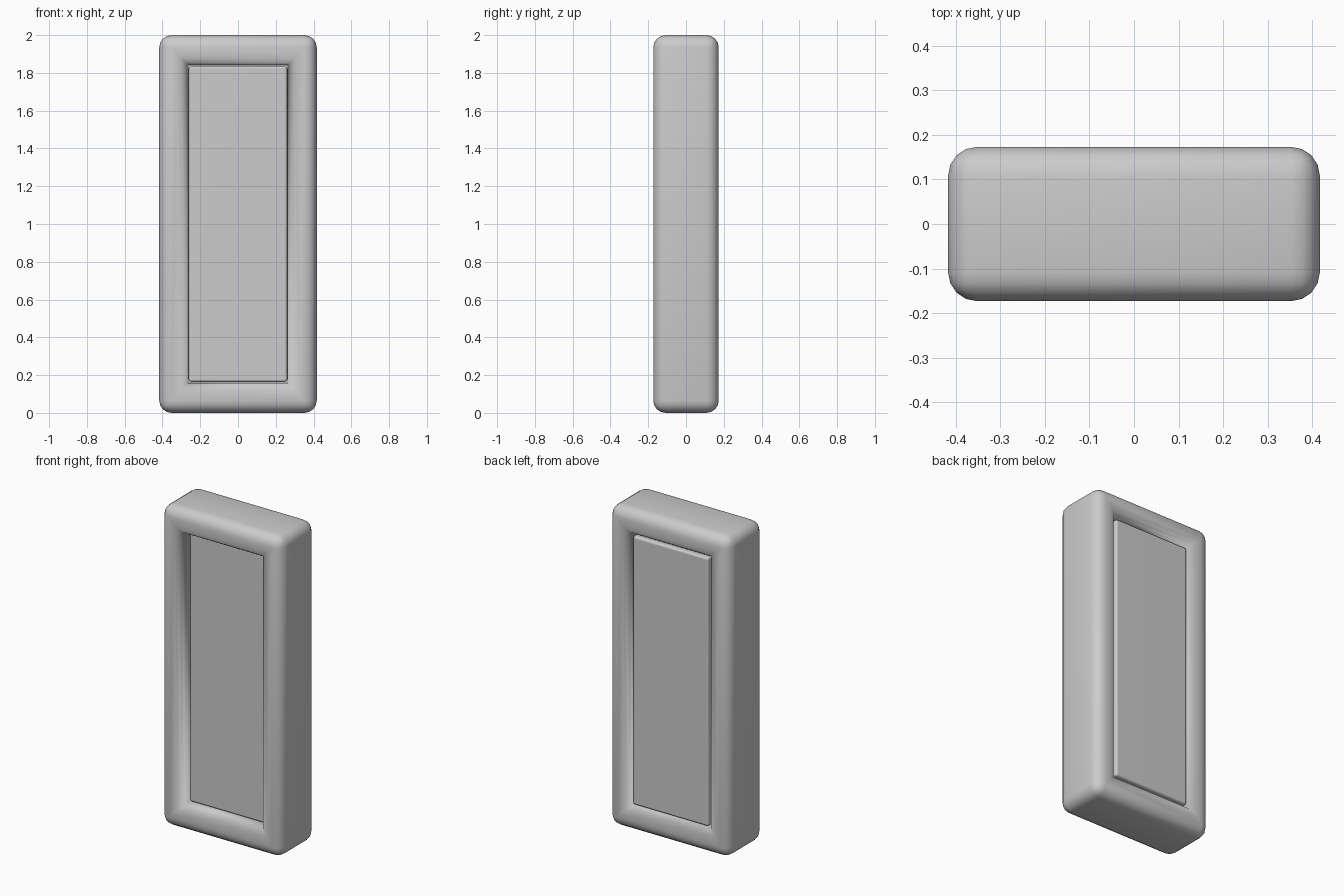
import bpy, bmesh

if "Cube" in bpy.data.objects:
    bpy.data.objects.remove(bpy.data.objects["Cube"])

HX, HY, TOP = 0.417, 0.173, 2.0      # outer half width, half depth, height
IX, IZ0, IZ1 = 0.262, 0.162, 1.838   # opening


def finish(name, bm, width, segments, edges):
    bmesh.ops.recalc_face_normals(bm, faces=bm.faces)
    bmesh.ops.bevel(bm, geom=edges, offset=width, segments=segments,
                    profile=0.5, affect='EDGES', clamp_overlap=True)
    for f in bm.faces:
        f.smooth = True
    me = bpy.data.meshes.new(name)
    bm.to_mesh(me)
    bm.free()
    ob = bpy.data.objects.new(name, me)
    bpy.context.collection.objects.link(ob)
    return ob


# Padded outer frame: rectangular ring with rounded edges
bm = bmesh.new()


def loop(x, z0, z1, y):
    return [bm.verts.new((a, y, b)) for a, b in ((-x, z0), (x, z0), (x, z1), (-x, z1))]


rings = [loop(HX, 0, TOP, -HY), loop(HX, 0, TOP, HY),
         loop(IX, IZ0, IZ1, HY), loop(IX, IZ0, IZ1, -HY)]
for k in range(4):
    a, b = rings[k], rings[(k + 1) % 4]
    for i in range(4):
        j = (i + 1) % 4
        bm.faces.new((a[i], a[j], b[j], b[i]))


def rounded(e):
    p, q = e.verts
    ring_edge = abs(p.co.y - q.co.y) < 1e-5
    outer_p, outer_q = abs(p.co.x) > 0.4, abs(q.co.x) > 0.4
    return (ring_edge and outer_p == outer_q) or (not ring_edge and outer_p)


finish("frame", bm, 0.065, 4, [e for e in bm.edges if rounded(e)])

# Inner panel: recessed at the front, nearly flush at the back
Y0, Y1 = -0.105, 0.155
bm = bmesh.new()
bmesh.ops.create_cube(bm, size=1)
for v in bm.verts:
    v.co.x *= 2 * IX - 0.002
    v.co.y = Y0 if v.co.y < 0 else Y1
    v.co.z = IZ0 + 0.001 if v.co.z < 0 else IZ1 - 0.001
panel = finish("inner_panel", bm, 0.014, 2, bm.edges[:])
mod = panel.modifiers.new("normals", 'WEIGHTED_NORMAL')
mod.keep_sharp = True
